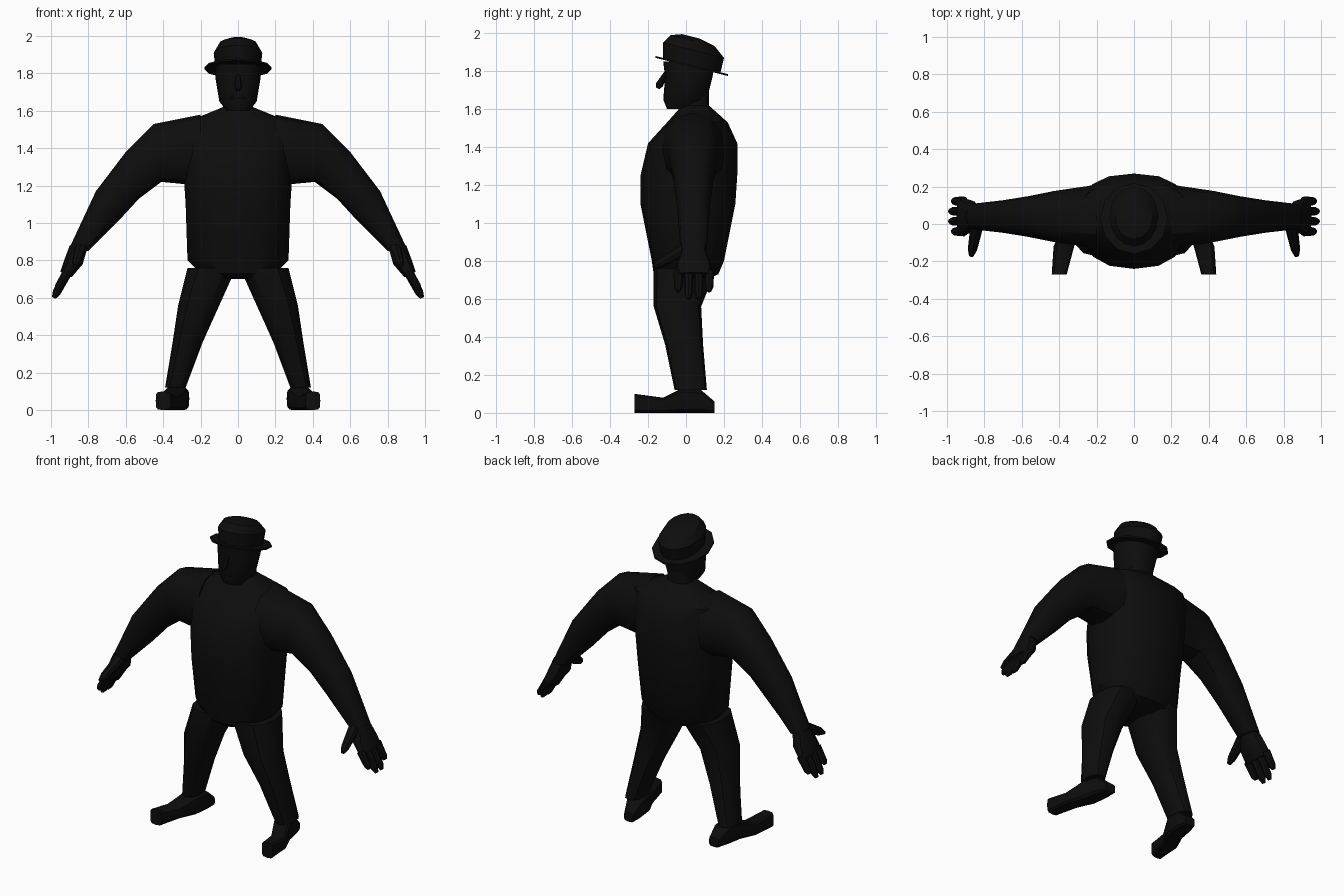
import bpy, bmesh, math
from mathutils import Vector

cube = bpy.data.objects.get("Cube")
if cube:
    bpy.data.objects.remove(cube, do_unlink=True)

black = bpy.data.materials.new("black")
black.use_nodes = True
black.diffuse_color = (0.004, 0.004, 0.004, 1)
shader = black.node_tree.nodes["Principled BSDF"]
shader.inputs["Base Color"].default_value = black.diffuse_color


def rounded(value, power):
    """Push a sine or cosine outwards, so that an ellipse becomes squarer."""
    return math.copysign(abs(value) ** (2 / power), value)


def loft(name, rings, sides=12, power=2.4, mirror=1):
    """Skin a row of closed rings, each given as (centre, half axis, other half axis)."""
    bm = bmesh.new()
    loops = []
    for centre, half_axis, other_axis in rings:
        loop = []
        for step in range(sides):
            angle = math.tau * step / sides
            point = centre + half_axis * rounded(math.cos(angle), power)
            point += other_axis * rounded(math.sin(angle), power)
            point.x *= mirror
            loop.append(bm.verts.new(point))
        loops.append(loop)
    for lower, upper in zip(loops, loops[1:]):
        for step in range(sides):
            following = (step + 1) % sides
            bm.faces.new((lower[step], lower[following], upper[following], upper[step]))
    bm.faces.new(loops[0])
    bm.faces.new(loops[-1])
    bmesh.ops.recalc_face_normals(bm, faces=bm.faces)
    mesh = bpy.data.meshes.new(name)
    bm.to_mesh(mesh)
    bm.free()
    mesh.materials.append(black)
    part = bpy.data.objects.new(name, mesh)
    bpy.context.collection.objects.link(part)
    bpy.ops.object.select_all(action='DESELECT')
    bpy.context.view_layer.objects.active = part
    part.select_set(True)
    bpy.ops.object.shade_smooth_by_angle(angle=math.radians(35))


def level(height, half_width, front, back, x=0, tilt=0):
    """Horizontal ring, which may drop towards the back."""
    middle, half_depth = (front + back) / 2, (back - front) / 2
    centre = Vector((x, middle, height - tilt * middle))
    return centre, Vector((half_width, 0, 0)), Vector((0, half_depth, -tilt * half_depth))


def slanted(outer_x, outer_z, inner_x, inner_z, half_depth, y):
    """Ring round an arm, given by its outer and inner points."""
    outer, inner = Vector((outer_x, y, outer_z)), Vector((inner_x, y, inner_z))
    return (outer + inner) / 2, (outer - inner) / 2, Vector((0, half_depth, 0))


def crosswise(y, inner, outer, top):
    """Ring round a shoe, resting on the ground."""
    centre = Vector(((inner + outer) / 2, y, top / 2))
    return centre, Vector(((outer - inner) / 2, 0, 0)), Vector((0, 0, top / 2))


def tube(name, start, end, start_radius, end_radius, mirror=1):
    """Tapering rod between two points, with a bluntly rounded end."""
    start, end = Vector(start), Vector(end)
    direction = (end - start).normalized()
    across = direction.orthogonal().normalized()
    upward = direction.cross(across)
    rings = [(start, across * start_radius, upward * start_radius)]
    for fraction, radius in ((0.8, end_radius), (1, end_radius / 2)):
        rings.append((start.lerp(end, fraction), across * radius, upward * radius))
    loft(name, rings, sides=8, power=2, mirror=mirror)


# Torso, from seat to neck
torso = (
    level(0.7, 0.1, -0.14, 0.1),
    level(0.73, 0.2, -0.17, 0.17),
    level(0.8, 0.27, -0.18, 0.2),
    level(1.1, 0.28, -0.24, 0.26),
    level(1.25, 0.29, -0.24, 0.27),
    level(1.42, 0.3, -0.2, 0.27),
    level(1.53, 0.3, -0.1, 0.22),
    level(1.62, 0.08, -0.02, 0.12),
    level(1.7, 0.08, -0.02, 0.12),
)
loft("torso", torso, sides=16)

# Head and face
head = (
    level(1.6, 0.06, -0.1, 0.02),
    level(1.65, 0.1, -0.12, 0.11),
    level(1.77, 0.12, -0.11, 0.14),
    level(1.85, 0.12, -0.12, 0.15),
)
loft("head", head, sides=16)
tube("nose", (0, -0.1, 1.8), (0, -0.15, 1.71), 0.01, 0.02)
tube("mouth", (-0.04, -0.11, 1.67), (0.04, -0.11, 1.67), 0.01, 0.01)

# Hat, worn tilted back
tilt = 0.25
crown = (
    level(1.83, 0.12, -0.12, 0.18, tilt=tilt),
    level(1.92, 0.13, -0.12, 0.2, tilt=tilt),
    level(1.97, 0.1, -0.08, 0.15, tilt=tilt),
    level(1.99, 0.05, -0.02, 0.07, tilt=tilt),
)
loft("hat_crown", crown, sides=16, power=2)
brim = [level(height, 0.18, -0.16, 0.22, tilt=tilt) for height in (1.83, 1.84)]
loft("hat_brim", brim, power=2)

for label, mirror in (("left", 1), ("right", -1)):
    # Arm, thinning evenly from shoulder to wrist
    outline = (
        (0.2, 1.58, 0.2, 1.2),
        (0.45, 1.53, 0.41, 1.22),
        (0.6, 1.38, 0.53, 1.13),
        (0.76, 1.17, 0.64, 1.01),
        (0.9, 0.87, 0.8, 0.85),
    )
    arm = [slanted(*points, half_depth=0.17 * 0.8 ** step, y=0.04)
           for step, points in enumerate(outline)]
    loft(label + "_arm", arm, mirror=mirror)

    # Hand
    palm = (
        slanted(0.9, 0.88, 0.81, 0.85, half_depth=0.06, y=0.04),
        slanted(0.93, 0.8, 0.83, 0.78, half_depth=0.09, y=0.04),
        slanted(0.95, 0.74, 0.89, 0.71, half_depth=0.1, y=0.04),
    )
    loft(label + "_palm", palm, mirror=mirror)
    for place, finger in enumerate(("index", "middle", "ring", "little")):
        y = 0.054 * place - 0.04
        outermost = finger in ("index", "little")
        tip = (0.97, y, 0.64) if outermost else (0.985, y, 0.6)
        tube(f"{label}_{finger}_finger", (0.91, y, 0.74), tip, 0.026, 0.022, mirror)
    tube(label + "_thumb", (0.84, -0.01, 0.86), (0.87, -0.17, 0.77), 0.035, 0.025, mirror)

    # Leg, spreading outwards to the ankle
    leg = (
        level(0.76, 0.13, -0.17, 0.16, x=0.14),
        level(0.56, 0.11, -0.17, 0.08, x=0.21),
        level(0.36, 0.08, -0.11, 0.09, x=0.27),
        level(0.12, 0.055, -0.06, 0.11, x=0.335),
    )
    loft(label + "_leg", leg, mirror=mirror)

    # Shoe, turned slightly outwards, from heel to toe
    shoe = (
        crosswise(0.15, inner=0.27, outer=0.34, top=0.06),
        crosswise(0.08, inner=0.26, outer=0.37, top=0.12),
        crosswise(-0.02, inner=0.27, outer=0.39, top=0.13),
        crosswise(-0.12, inner=0.32, outer=0.43, top=0.08),
        crosswise(-0.27, inner=0.36, outer=0.44, top=0.1),
    )
    loft(label + "_shoe", shoe, power=4, mirror=mirror)
